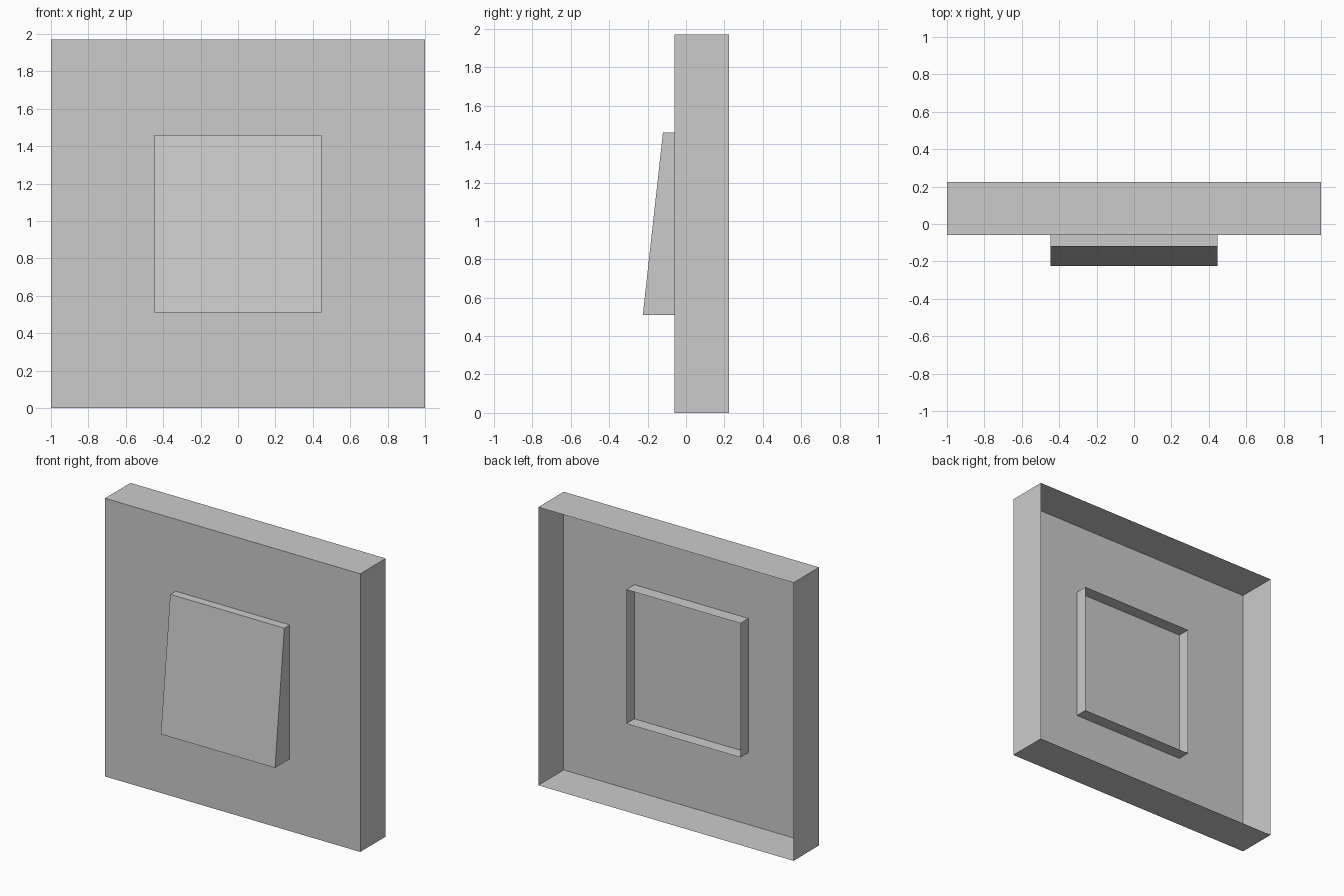
import bpy
import bmesh

cube = bpy.data.objects.get("Cube")
if cube:
    bpy.data.objects.remove(cube, do_unlink=True)

# One plain grey for every part
GREY = (0.6, 0.6, 0.6, 1.0)
grey = bpy.data.materials.new("light_grey")
grey.use_nodes = True
grey.diffuse_color = GREY
grey.node_tree.nodes["Principled BSDF"].inputs["Base Color"].default_value = GREY

PLATE_Y = -0.06
PLATE_TOP = 1.97
ROCKER_HALF, ROCKER_LOW, ROCKER_HIGH = 0.447, 0.51, 1.46


def box_shell(name, half_x, z_low, z_high, front_y, back_y, open_sides):
    """Thin-walled box without its 'front' and/or 'back' face.

    front_y is a pair: the front depth at the bottom and at the top.
    """
    bm = bmesh.new()
    bmesh.ops.create_cube(bm, size=2)
    doomed = []
    for face in bm.faces:
        face.normal_update()
        side = "front" if face.normal.y < -0.5 else "back" if face.normal.y > 0.5 else ""
        if side in open_sides:
            doomed.append(face)
    for v in bm.verts:
        upper = v.co.z > 0
        depth = back_y if v.co.y > 0 else front_y[int(upper)]
        v.co = (v.co.x * half_x, depth, z_high if upper else z_low)
    bmesh.ops.delete(bm, geom=doomed, context="FACES_ONLY")
    mesh = bpy.data.meshes.new(name)
    bm.to_mesh(mesh)
    bm.free()
    mesh.materials.append(grey)
    obj = bpy.data.objects.new(name, mesh)
    bpy.context.collection.objects.link(obj)
    return obj


# Square cover plate with a deep rim, open at the back
box_shell("cover_plate", 1.0, 0, PLATE_TOP, (PLATE_Y, PLATE_Y), 0.225, ["back"])

# Tilted rocker standing proud of the plate
box_shell("rocker", ROCKER_HALF, ROCKER_LOW, ROCKER_HIGH,
          (-0.225, -0.12), PLATE_Y, ["back"])

# Open collar behind the rocker, inside the plate
box_shell("rear_collar", ROCKER_HALF, ROCKER_LOW, ROCKER_HIGH,
          (PLATE_Y, PLATE_Y), 0.03, ["front", "back"])
